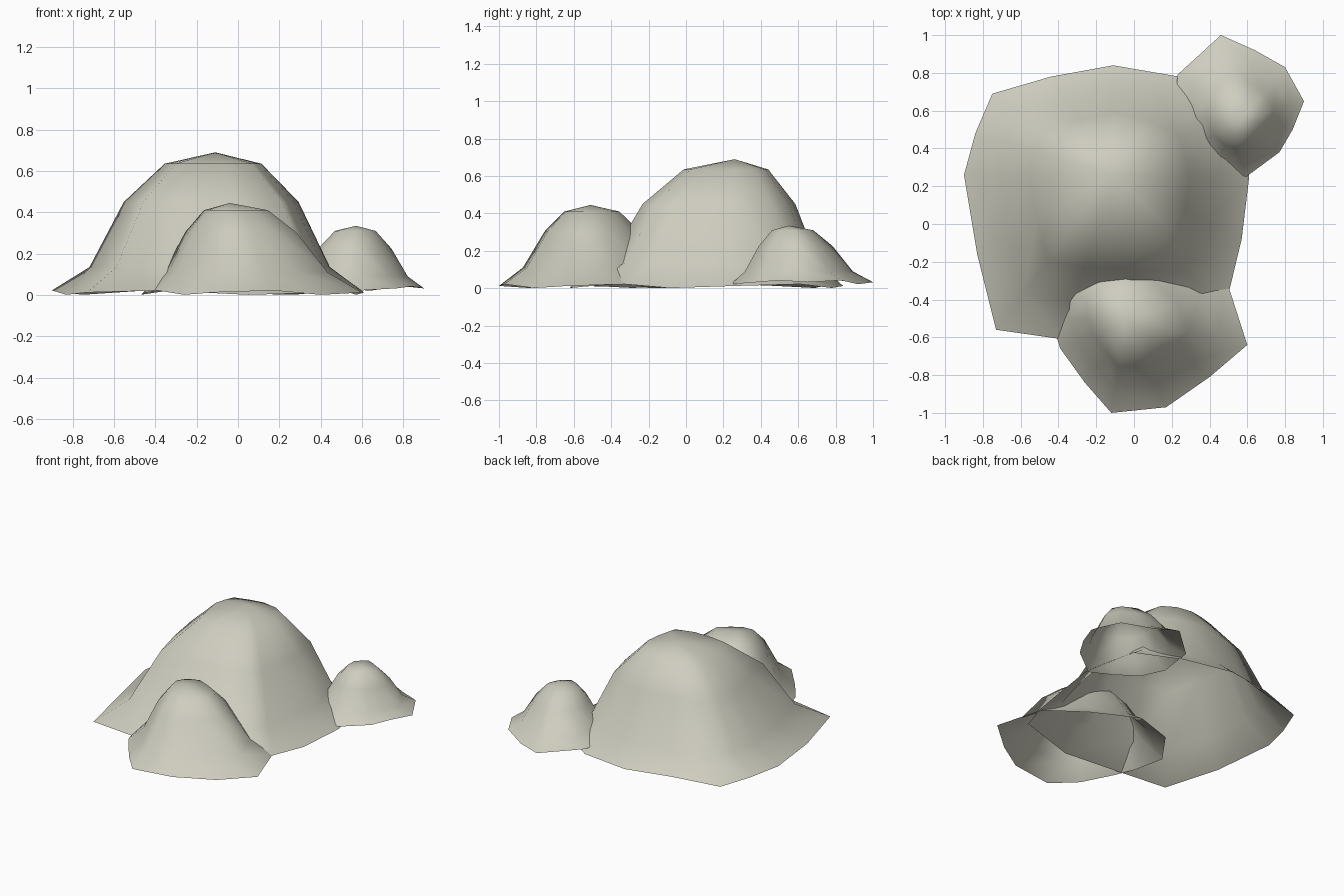
import bpy, bmesh, math

stone = bpy.data.materials.new("pale_stone")
stone.diffuse_color = (0.62, 0.61, 0.52, 1)


def mound(name, peak, rim, profile, rim_z):
    """Open shell: the rim outline shrinks toward the peak in rings."""
    px, py, pz = peak
    bm = bmesh.new()
    top = bm.verts.new(peak)
    rings = []
    for scale, z in profile:
        rings.append([bm.verts.new((px + (x - px) * scale, py + (y - py) * scale, z))
                      for x, y in rim])
    # slightly wavy ground edge
    rings.append([bm.verts.new((x, y, rim_z + 0.012 * (1 + math.sin(i * 2.1))))
                  for i, (x, y) in enumerate(rim)])
    n = len(rim)
    for i in range(n):
        j = (i + 1) % n
        bm.faces.new((top, rings[0][i], rings[0][j]))
        for a, b in zip(rings, rings[1:]):
            bm.faces.new((a[i], b[i], b[j], a[j]))
    for f in bm.faces:
        f.smooth = True
    me = bpy.data.meshes.new(name)
    bm.to_mesh(me)
    bm.free()
    me.materials.append(stone)
    ob = bpy.data.objects.new(name, me)
    bpy.context.collection.objects.link(ob)
    return ob


# Rims run counter-clockwise seen from above
mound("large_mound", (-0.11, 0.26, 0.69),
      [(0.61, 0.25), (0.52, 0.61), (0.24, 0.78), (-0.11, 0.84), (-0.44, 0.78),
       (-0.75, 0.69), (-0.84, 0.48), (-0.90, 0.26), (-0.83, -0.16), (-0.73, -0.56),
       (-0.38, -0.61), (0.05, -0.62), (0.46, -0.50), (0.51, -0.33), (0.57, -0.08)],
      [(0.31, 0.635), (0.56, 0.45), (0.77, 0.135)], 0.0)

mound("front_mound", (-0.04, -0.51, 0.445),
      [(0.60, -0.64), (0.50, -0.33), (0.27, -0.12), (-0.05, 0.02), (-0.33, -0.08),
       (-0.47, -0.28), (-0.44, -0.50), (-0.39, -0.66), (-0.26, -0.84),
       (-0.12, -1.0), (0.17, -0.97), (0.40, -0.81)],
      [(0.29, 0.41), (0.50, 0.305), (0.74, 0.11)], 0.0)

mound("back_mound", (0.57, 0.55, 0.335),
      [(0.90, 0.65), (0.80, 0.83), (0.64, 0.92), (0.46, 1.0), (0.23, 0.79),
       (0.22, 0.57), (0.28, 0.40), (0.41, 0.29), (0.58, 0.24), (0.77, 0.38),
       (0.84, 0.50)],
      [(0.29, 0.31), (0.52, 0.225), (0.76, 0.09)], 0.02)
